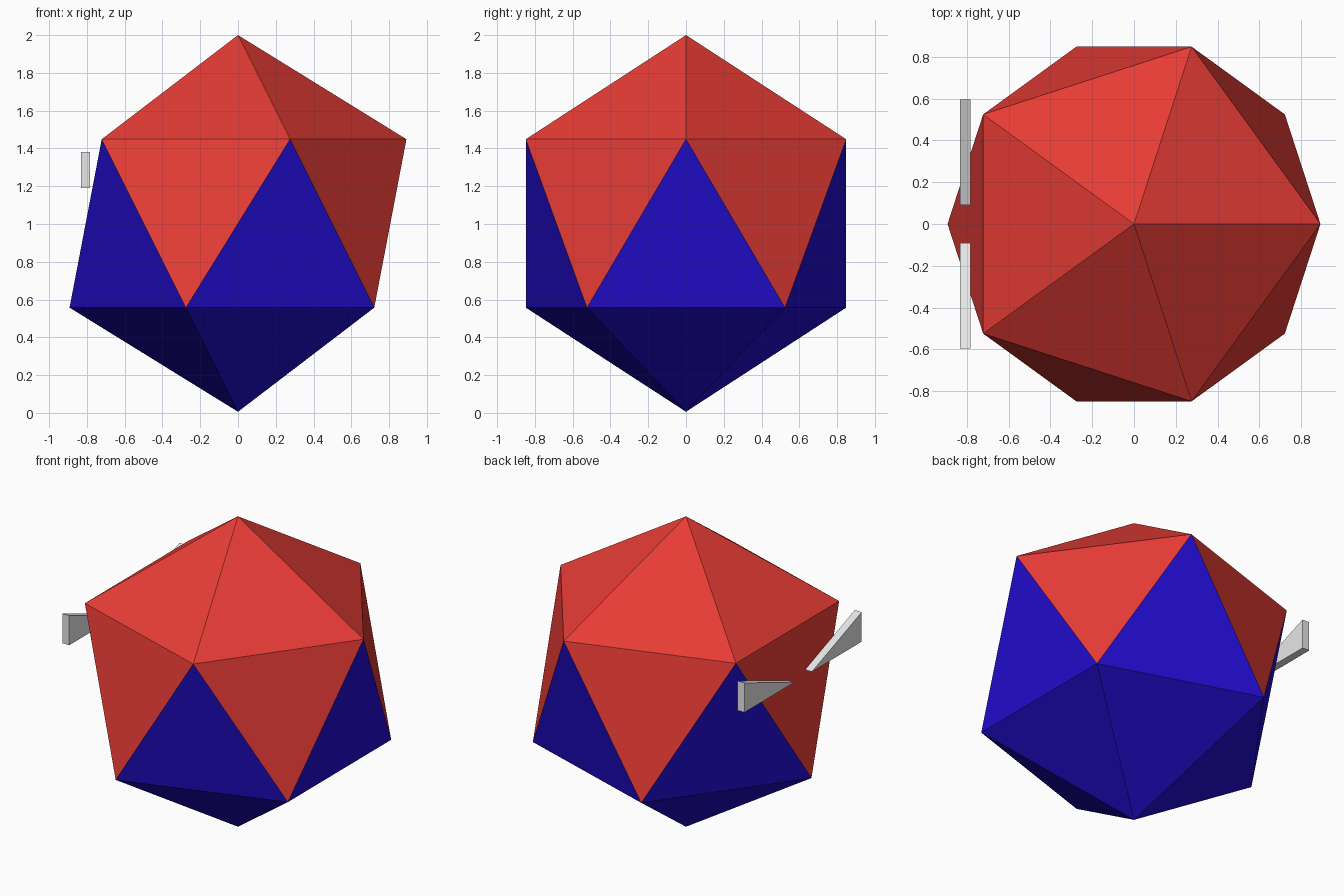
import bpy
import bmesh
from mathutils import Matrix

cube = bpy.data.objects.get("Cube")
if cube:
    bpy.data.objects.remove(cube, do_unlink=True)


def make_material(name, rgb):
    mat = bpy.data.materials.new(name)
    mat.use_nodes = True
    colour = (*rgb, 1.0)
    mat.diffuse_color = colour
    mat.node_tree.nodes["Principled BSDF"].inputs["Base Color"].default_value = colour
    return mat


def make_object(name, bm, materials):
    mesh = bpy.data.meshes.new(name)
    bm.to_mesh(mesh)
    bm.free()
    for mat in materials:
        mesh.materials.append(mat)
    obj = bpy.data.objects.new(name, mesh)
    bpy.context.scene.collection.objects.link(obj)
    return obj


red = make_material("red", (0.80, 0.045, 0.036))
blue = make_material("blue", (0.016, 0.004, 0.64))
grey = make_material("light_grey", (0.80, 0.80, 0.80))

# Body: twenty-sided solid, faces tilted upward are red, the rest blue
RADIUS = 0.997
bm = bmesh.new()
bmesh.ops.create_icosphere(bm, subdivisions=1, radius=RADIUS,
                           matrix=Matrix.Translation((0, 0, 2 - RADIUS)))
bm.normal_update()
for face in bm.faces:
    face.material_index = 0 if face.normal.z > 0 else 1
make_object("body", bm, [red, blue])


# Brows: flat-bottomed wedges, thin at the middle and tall at the outer end
def make_brow(name, side):
    inner, outer = 0.09, 0.595
    low, high = 1.19, 1.38
    x_out, thickness = -0.832, 0.049
    bm = bmesh.new()
    profile = [(inner, low), (outer, low), (outer, high)]
    verts = [bm.verts.new((x_out, side * y, z)) for y, z in profile]
    face = bm.faces.new(verts)
    extruded = bmesh.ops.extrude_face_region(bm, geom=[face])["geom"]
    moved = [v for v in extruded if isinstance(v, bmesh.types.BMVert)]
    bmesh.ops.translate(bm, verts=moved, vec=(thickness, 0, 0))
    bmesh.ops.recalc_face_normals(bm, faces=bm.faces)
    make_object(name, bm, [grey])


make_brow("back_brow", 1)
make_brow("front_brow", -1)
